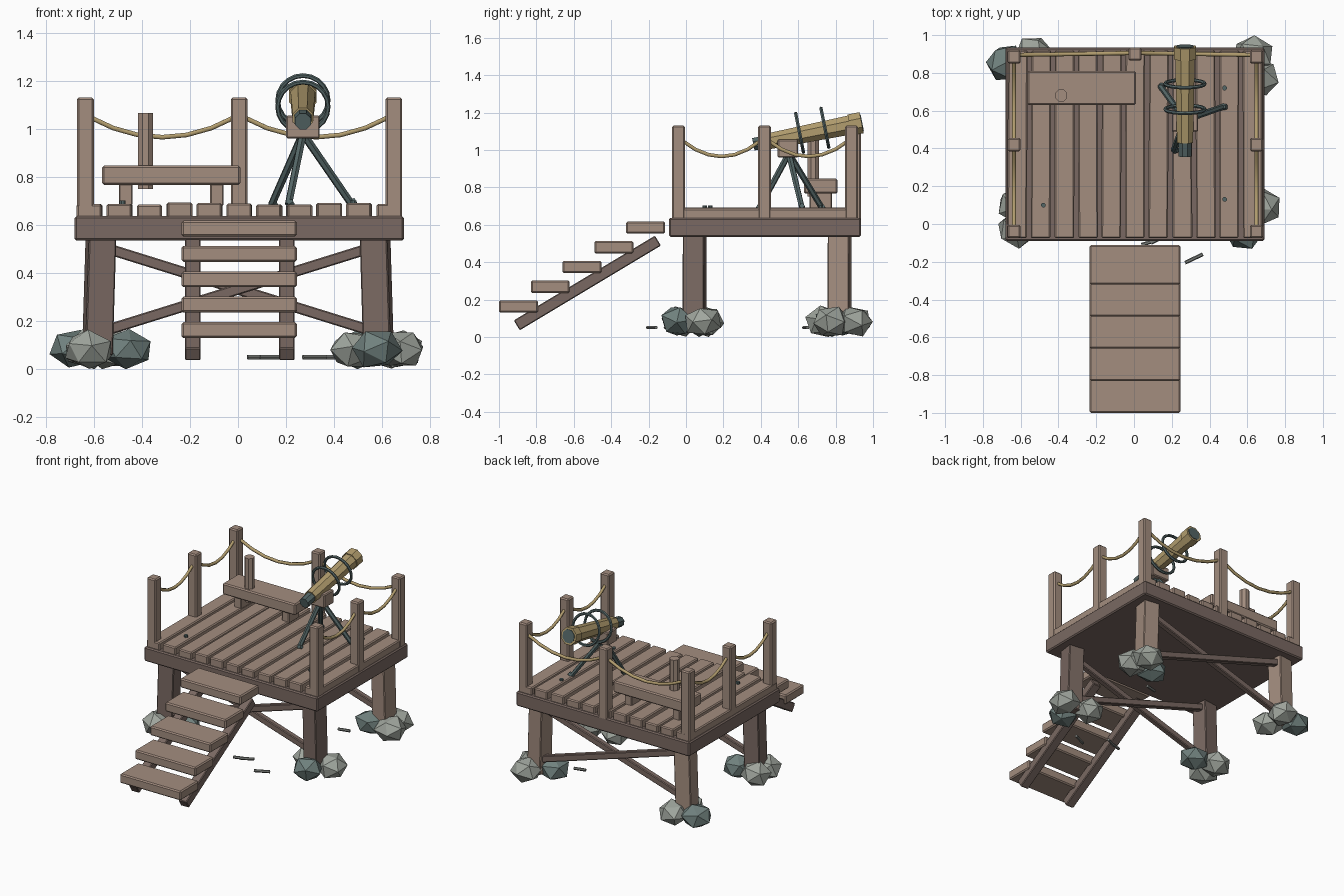
import bpy, bmesh, math, random
from mathutils import Vector, Matrix

if "Cube" in bpy.data.objects:
    bpy.data.objects.remove(bpy.data.objects["Cube"])

random.seed(4)


def srgb(r, g, b):
    lin = lambda c: c / 12.92 if c <= 0.04045 else ((c + 0.055) / 1.055) ** 2.4
    return (lin(r / 255), lin(g / 255), lin(b / 255), 1)


def material(name, *rgb):
    m = bpy.data.materials.new(name)
    m.diffuse_color = srgb(*rgb)
    m.use_nodes = True
    m.node_tree.nodes["Principled BSDF"].inputs["Base Color"].default_value = m.diffuse_color
    return m


WOOD = material("light_wood", 163, 141, 127)
DARK = material("dark_wood", 122, 105, 98)
TAN = material("tan_brass", 178, 157, 110)
METAL = material("blue_grey_metal", 84, 102, 102)
STONE = material("light_stone", 160, 166, 158)
SLATE = material("dark_stone", 112, 129, 126)
PEG = material("peg_grey", 125, 128, 124)


def finish(name, bm, mat):
    bmesh.ops.recalc_face_normals(bm, faces=bm.faces[:])
    me = bpy.data.meshes.new(name)
    bm.to_mesh(me)
    bm.free()
    me.materials.append(mat)
    ob = bpy.data.objects.new(name, me)
    bpy.context.collection.objects.link(ob)
    return ob


def box(name, x, y, z, mat, bevel=0.008, rot=0.0):
    """Bevelled box from (min, max) ranges, turned by rot about its own z."""
    mid = Vector([(a + b) / 2 for a, b in (x, y, z)])
    size = [b - a for a, b in (x, y, z)]
    bm = bmesh.new()
    bmesh.ops.create_cube(bm, size=1, matrix=Matrix.Translation(mid)
                          @ Matrix.Rotation(rot, 4, 'Z') @ Matrix.Diagonal((*size, 1)))
    if bevel:
        bmesh.ops.bevel(bm, geom=bm.edges[:], offset=bevel, segments=1, affect='EDGES')
    return finish(name, bm, mat)


def beam(name, a, b, w, h, mat):
    """Rectangular beam from a to b."""
    a, b = Vector(a), Vector(b)
    d = b - a
    side = d.cross(Vector((0, 0, 1))).normalized()
    up = side.cross(d).normalized()
    basis = Matrix((side, d.normalized(), up)).transposed().to_4x4()
    bm = bmesh.new()
    bmesh.ops.create_cube(bm, size=1, matrix=Matrix.Translation((a + b) / 2) @ basis
                          @ Matrix.Diagonal((w, d.length, h, 1)))
    bmesh.ops.bevel(bm, geom=bm.edges[:], offset=0.005, segments=1, affect='EDGES')
    return finish(name, bm, mat)


def rod(name, a, b, r1, r2, mat, sides=8):
    """Tapered prism from a to b."""
    a, b = Vector(a), Vector(b)
    d = b - a
    bm = bmesh.new()
    bmesh.ops.create_cone(bm, cap_ends=True, segments=sides, radius1=r1, radius2=r2, depth=d.length,
                          matrix=Matrix.Translation((a + b) / 2)
                          @ d.to_track_quat('Z', 'Y').to_matrix().to_4x4()
                          @ Matrix.Rotation(math.pi / sides, 4, 'Z'))
    return finish(name, bm, mat)


# Deck: frame slab and eleven slightly uneven planks
box("deck_frame", (-0.68, 0.69), (-0.09, 0.935), (0.535, 0.637), DARK)
for i in range(11):
    x = -0.617 + i * 0.1245
    top = 0.69 + random.uniform(-0.006, 0.004)
    box(f"deck_plank_{i}", (x - 0.052, x + 0.052), (-0.075, 0.92), (0.63, top), WOOD, 0.007,
        random.uniform(-0.006, 0.006))
for i, (x, y) in enumerate([(-0.48, 0.10), (0.48, 0.13), (0.48, 0.72)]):
    rod(f"deck_nail_{i}", (x, y, 0.68), (x, y, 0.702), 0.013, 0.013, METAL)

# Legs under the deck, with crossed braces front and back
for sx in (-1, 1):
    for y, mat in ((0.045, DARK), (0.82, WOOD)):
        beam("leg", (sx * 0.585, y, 0.06), (sx * 0.57, y + 0.002, 0.55), 0.115, 0.115, mat)
    for y in (0.045, 0.82):
        beam("cross_brace", (sx * 0.57, y + sx * 0.022, 0.155),
             (-sx * 0.57, y + sx * 0.022, 0.51), 0.04, 0.045, DARK)

# Rocks round the feet
rocks = [(-0.62, -0.03, STONE), (-0.62, 0.10, STONE), (-0.46, 0.07, SLATE),
         (0.58, -0.04, SLATE), (0.68, 0.09, STONE), (0.48, 0.11, STONE),
         (-0.68, 0.85, SLATE), (-0.53, 0.90, STONE), (-0.54, 0.74, STONE),
         (0.63, 0.90, STONE), (0.665, 0.77, STONE), (0.50, 0.78, SLATE)]
for i, (x, y, mat) in enumerate(rocks):
    bm = bmesh.new()
    turn = Matrix.Rotation(random.uniform(0, 6), 4, 'Z') @ Matrix.Rotation(random.uniform(0, 6), 4, 'X')
    bmesh.ops.create_icosphere(bm, subdivisions=1, radius=1, matrix=turn)
    for v in bm.verts:
        v.co *= random.uniform(0.95, 1.1)
        v.co = Vector((x + v.co.x * 0.105, y + v.co.y * 0.10, max(0, 0.083 + v.co.z * 0.083)))
    finish(f"rock_{i}", bm, mat)

# Stairs: five treads on two sloping stringers
for i in range(5):
    y, z = -1.0 + i * 0.17, 0.13 + i * 0.1055
    box(f"stair_tread_{i}", (-0.235, 0.245), (y, y + 0.208), (z, z + 0.066), WOOD)
for x in (-0.188, 0.203):
    beam("stair_stringer", (x, -0.905, 0.062), (x, -0.15, 0.515), 0.065, 0.062, DARK)

# Railing posts
corner = {}
for x in (-0.635, 0.648):
    for y in (-0.04, 0.42, 0.885):
        box("rail_post", (x - 0.035, x + 0.035), (y - 0.035, y + 0.035), (0.62, 1.13), WOOD)
box("rail_post_back", (-0.03, 0.04), (0.865, 0.935), (0.62, 1.13), WOOD)


def rope(a, b):
    """Sagging rope between two post points."""
    cu = bpy.data.curves.new("rope", 'CURVE')
    cu.dimensions = '3D'
    cu.bevel_depth = 0.011
    cu.bevel_resolution = 1
    cu.use_fill_caps = True
    sp = cu.splines.new('POLY')
    n = 6
    sp.points.add(n)
    for i, p in enumerate(sp.points):
        t = i / n
        q = Vector(a).lerp(Vector(b), t)
        p.co = (q.x, q.y, 1.05 - 0.085 * 4 * t * (1 - t), 1)
    cu.materials.append(TAN)
    bpy.context.collection.objects.link(bpy.data.objects.new("rail_rope", cu))


for x in (-0.635, 0.648):
    rope((x, -0.02, 0), (x, 0.40, 0))
    rope((x, 0.44, 0), (x, 0.87, 0))
rope((-0.62, 0.895, 0), (-0.01, 0.905, 0))
rope((0.02, 0.905, 0), (0.63, 0.895, 0))

# Bench with a round upright through its seat
box("bench_seat", (-0.565, 0.01), (0.63, 0.81), (0.767, 0.847), WOOD)
for x in (-0.467, -0.088):
    box("bench_leg", (x - 0.028, x + 0.028), (0.66, 0.78), (0.68, 0.78), WOOD, 0.005)
rod("bench_upright", (-0.385, 0.68, 0.75), (-0.385, 0.68, 1.065), 0.034, 0.034, WOOD)

# Telescope: tapered tube, rim, lens, eyepiece and two rings on one tilted axis
eye = Vector((0.27, 0.36, 1.03))
axis = Vector((0, 0.575, 0.115)).normalized()
at = lambda d: eye + axis * d
rod("telescope_eyepiece", at(0), at(0.09), 0.036, 0.038, METAL)
rod("telescope_tube", at(0.075), at(0.54), 0.046, 0.056, TAN)
rod("telescope_rim", at(0.525), at(0.59), 0.062, 0.062, TAN)
rod("telescope_lens", at(0.58), at(0.594), 0.048, 0.048, METAL)
for d in (0.252, 0.39):
    bpy.ops.mesh.primitive_torus_add(major_radius=0.105, minor_radius=0.010, major_segments=20,
                                     minor_segments=6, location=at(d) + Vector((0, 0, 0.012)))
    ring = bpy.context.object
    ring.name = "telescope_ring"
    ring.rotation_euler = axis.to_track_quat('Z', 'Y').to_euler()
    ring.data.materials.append(METAL)

# Tripod and its head block
box("tripod_head", (0.20, 0.34), (0.49, 0.60), (0.96, 1.055), WOOD, 0.006)
for foot in ((0.21, 0.39, 0.685), (0.47, 0.62, 0.69), (0.14, 0.73, 0.685)):
    top = Vector((0.27, 0.55, 0.98)).lerp(Vector(foot), 0.03)
    rod("tripod_leg", top, foot, 0.017, 0.016, METAL, 6)
    rod("tripod_foot", foot, Vector(foot) + Vector((0.02, 0, 0.012)), 0.018, 0.014, METAL, 6)

# Loose pegs lying below the deck
for a, b in (((0.27, -0.205, 0.05), (0.365, -0.16, 0.05)), ((0.04, -0.11, 0.05), (0.12, -0.085, 0.05)),
             ((0.09, -0.10, 0.05), (0.17, -0.06, 0.05)), ((0.35, 0.63, 0.05), (0.43, 0.65, 0.05))):
    rod("loose_peg", a, b, 0.010, 0.010, PEG, 6)
